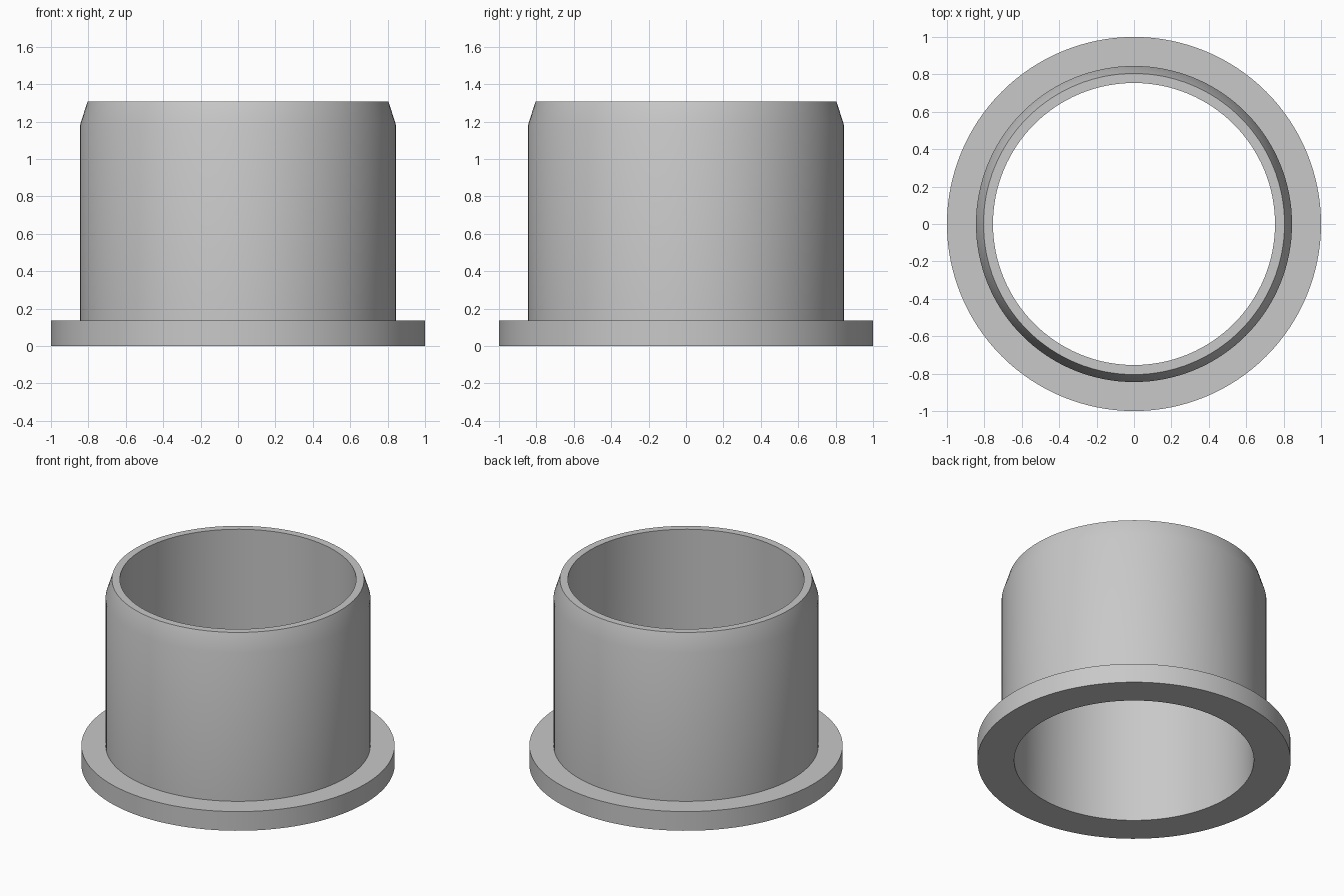
import bpy, bmesh, math

cube = bpy.data.objects.get("Cube")
if cube:
    bpy.data.objects.remove(cube, do_unlink=True)

GREY = (0.58, 0.58, 0.58, 1.0)
mat = bpy.data.materials.new("plain_grey")
mat.use_nodes = True
mat.diffuse_color = GREY
mat.node_tree.nodes["Principled BSDF"].inputs["Base Color"].default_value = GREY

# Closed section of the sleeve: flange, wall, tapered lead-in, rim and bore
profile = [(0.765, 0), (1, 0), (1, 0.135), (0.845, 0.135),
           (0.845, 1.18), (0.805, 1.306), (0.754, 1.306)]

# Spin the section around the vertical axis
bm = bmesh.new()
verts = [bm.verts.new((r, 0, z)) for r, z in profile]
edges = [bm.edges.new((v, verts[(i + 1) % len(verts)])) for i, v in enumerate(verts)]
bmesh.ops.spin(bm, geom=verts + edges, cent=(0, 0, 0), axis=(0, 0, 1),
               angle=math.tau, steps=128, use_merge=False)
bmesh.ops.remove_doubles(bm, verts=bm.verts, dist=0.0001)
bmesh.ops.recalc_face_normals(bm, faces=bm.faces)
mesh = bpy.data.meshes.new("flanged_sleeve")
bm.to_mesh(mesh)
bm.free()

sleeve = bpy.data.objects.new("flanged_sleeve", mesh)
bpy.context.collection.objects.link(sleeve)
mesh.materials.append(mat)

# Smooth walls with sharp rims
bpy.ops.object.select_all(action="DESELECT")
sleeve.select_set(True)
bpy.context.view_layer.objects.active = sleeve
bpy.ops.object.shade_smooth_by_angle(angle=math.radians(30))
